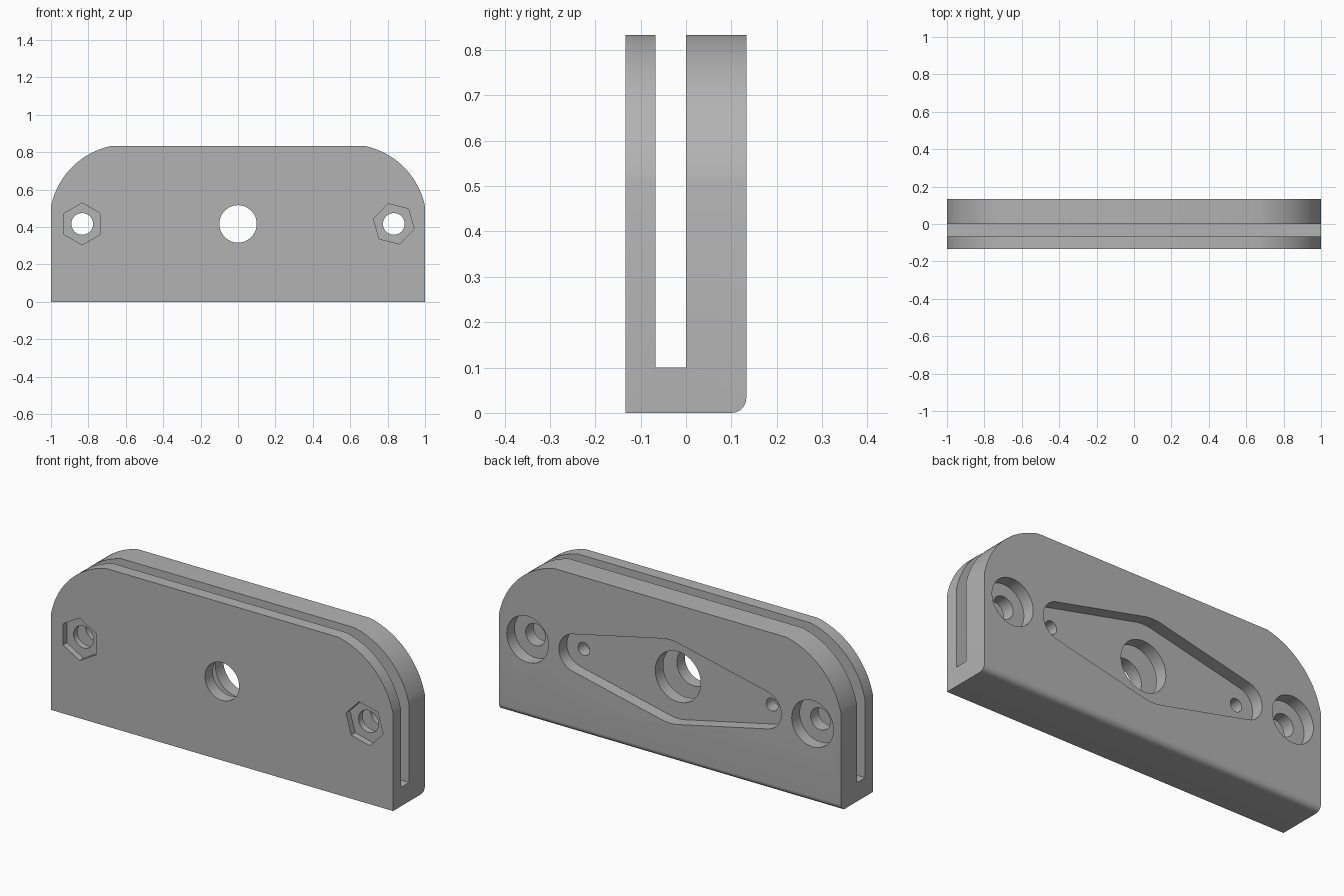
import bpy, bmesh, math
from mathutils import Vector

cube = bpy.data.objects.get("Cube")
if cube:
    bpy.data.objects.remove(cube, do_unlink=True)

# Overall sizes
HEIGHT, HALF_DEPTH = 0.833, 0.133
SHOULDER_Z, SHOULDER_X = 0.51, 0.68
HOLE_Z, SCREW_X, PIN_X = 0.417, 0.833, 0.55
SLOT_FRONT, SLOT_FLOOR = -0.067, 0.1
RECESS_Y = 0.067

grey = bpy.data.materials.new("mid grey")
grey.use_nodes = True
GREY = (0.45, 0.45, 0.45, 1)
grey.diffuse_color = GREY
grey.node_tree.nodes["Principled BSDF"].inputs["Base Color"].default_value = GREY


def arc(cx, cz, r, start, end, n):
    """Points on an arc in the x-z plane, angles in radians."""
    return [(cx + r * math.cos(start + (end - start) * i / n),
             cz + r * math.sin(start + (end - start) * i / n)) for i in range(n + 1)]


def circle(cx, r, n=64, turn=0.0):
    return arc(cx, HOLE_Z, r, turn, turn + math.tau, n)[:-1]


def prism(name, outline, y0, y1):
    """Extrude an x-z outline from y0 to y1."""
    bm = bmesh.new()
    face = bm.faces.new([bm.verts.new((x, y0, z)) for x, z in outline])
    out = bmesh.ops.extrude_face_region(bm, geom=[face])
    verts = [v for v in out["geom"] if isinstance(v, bmesh.types.BMVert)]
    bmesh.ops.translate(bm, verts=verts, vec=(0, y1 - y0, 0))
    bmesh.ops.recalc_face_normals(bm, faces=bm.faces[:])
    mesh = bpy.data.meshes.new(name)
    bm.to_mesh(mesh)
    bm.free()
    mesh.materials.append(grey)
    obj = bpy.data.objects.new(name, mesh)
    bpy.context.collection.objects.link(obj)
    return obj


# Body outline: flat base, bulged shoulders, flat top
a, b = Vector((1, SHOULDER_Z)), Vector((SHOULDER_X, HEIGHT))
chord, sagitta = (b - a).length, 0.068
radius = (chord ** 2 / 4 + sagitta ** 2) / (2 * sagitta)
normal = Vector((b.y - a.y, a.x - b.x)).normalized()
centre = (a + b) / 2 - normal * (radius - sagitta)
mid_angle = math.atan2(normal.y, normal.x)
half = math.asin(chord / 2 / radius)
shoulder = arc(centre.x, centre.y, radius, mid_angle - half, mid_angle + half, 20)
right_side = [(1, 0)] + shoulder
body = prism("clamp_body", right_side + [(-x, z) for x, z in reversed(right_side)],
             -HALF_DEPTH, HALF_DEPTH)

# Rounded lower back edge
bm = bmesh.new()
bm.from_mesh(body.data)
edge = [e for e in bm.edges if all(v.co.z < 1e-4 and v.co.y > 0 for v in e.verts)]
bmesh.ops.bevel(bm, geom=edge, offset=0.033, segments=8, profile=0.5, affect='EDGES')
bm.to_mesh(body.data)
bm.free()


def cut(name, outline, y0, y1):
    """Subtract a prism from the body."""
    cutter = prism(name, outline, y0, y1)
    cutter.hide_render = True
    mod = body.modifiers.new(name, 'BOOLEAN')
    mod.operation, mod.solver, mod.object = 'DIFFERENCE', 'EXACT', cutter
    bpy.context.view_layer.objects.active = body
    bpy.ops.object.modifier_apply(modifier=name)
    bpy.data.objects.remove(cutter, do_unlink=True)


# Slot between the thin front plate and the thick back plate
cut("slot_cutter", [(-2, SLOT_FLOOR), (2, SLOT_FLOOR), (2, 1), (-2, 1)], SLOT_FRONT, 0)

# Lens-shaped recess in the back
big, small = 0.22, 0.1
t = math.acos((big - small) / PIN_X)
recess = (arc(PIN_X, HOLE_Z, small, -t, t, 20)
          + arc(0, HOLE_Z, big, t, math.pi - t, 12)
          + arc(-PIN_X, HOLE_Z, small, math.pi - t, math.pi + t, 20)
          + arc(0, HOLE_Z, big, math.pi + t, math.tau - t, 12))
cut("recess_cutter", recess, RECESS_Y, 1)

# Centre bore: wide through the back plate, narrow through the front plate
cut("wide_bore_cutter", circle(0, 0.133), -0.03, 1)
cut("narrow_bore_cutter", circle(0, 0.1), -1, -0.02)

# Screw holes with round counterbores behind and nut pockets in front
for side, turn in ((-1, 90), (1, -14)):
    x = side * SCREW_X
    cut("screw_cutter", circle(x, 0.058, 40), -1, 1)
    cut("counterbore_cutter", circle(x, 0.122, 56), RECESS_Y, 1)
    cut("nut_cutter", circle(x, 0.112, 6, math.radians(turn)), -1, -0.1)
    cut("pin_cutter", circle(side * PIN_X, 0.034, 32), -0.03, 1)

# Smooth curved walls, sharp rims
bpy.ops.object.select_all(action='DESELECT')
body.select_set(True)
bpy.context.view_layer.objects.active = body
bpy.ops.object.shade_smooth_by_angle(angle=math.radians(30))
